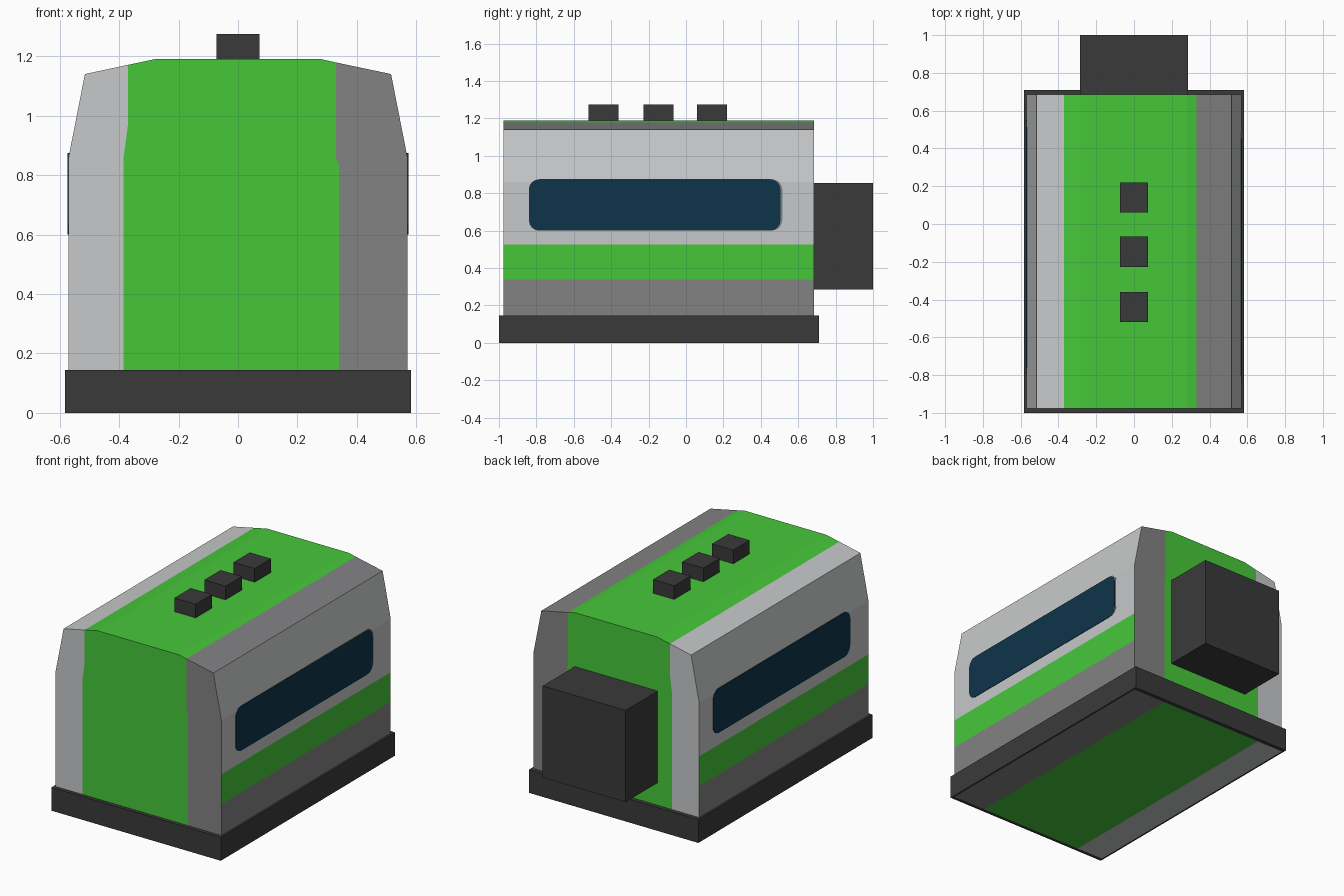
import bpy, bmesh, math

if "Cube" in bpy.data.objects:
    bpy.data.objects.remove(bpy.data.objects["Cube"])


def material(name, rgb):
    m = bpy.data.materials.new(name)
    m.diffuse_color = (*rgb, 1)
    m.use_nodes = True
    m.node_tree.nodes["Principled BSDF"].inputs["Base Color"].default_value = m.diffuse_color
    return m


GREEN = material("bright green", (0.061, 0.575, 0.042))
LIGHT = material("light grey", (0.57, 0.58, 0.585))
GREY = material("mid grey", (0.225, 0.225, 0.23))
DARK = material("charcoal", (0.042, 0.042, 0.042))
GLASS = material("dark blue glass", (0.004, 0.034, 0.066))


def finish(name, bm, *mats):
    bmesh.ops.recalc_face_normals(bm, faces=bm.faces)
    mesh = bpy.data.meshes.new(name)
    bm.to_mesh(mesh)
    bm.free()
    for m in mats:
        mesh.materials.append(m)
    obj = bpy.data.objects.new(name, mesh)
    bpy.context.collection.objects.link(obj)
    return obj


def box(name, x, y, z, mat):
    bm = bmesh.new()
    bmesh.ops.create_cube(bm, size=1)
    for v in bm.verts:
        v.co = [r[0] if c < 0 else r[1] for c, r in zip(v.co, (x, y, z))]
    return finish(name, bm, mat)


# Body: outline seen from the front, each point with the colour of the strip after it
G, L, D = 0, 1, 2
outline = [
    (-.57, 0, L), (-.385, 0, G), (.34, 0, D), (.57, 0, D),
    (.57, .34, G), (.57, .525, L), (.57, .86, L), (.515, 1.14, D),
    (.33, 1.179, G), (.28, 1.19, G), (-.28, 1.19, G), (-.37, 1.171, L),
    (-.515, 1.14, L), (-.57, .86, L), (-.57, .525, G), (-.57, .34, D),
]
kinks = [(-.385, .86), (-.37, .97), (.34, .83), (.33, .86)]
caps = [([1, 2, 18, 19, 8, 9, 10, 11, 17, 16], G),
        ([0, 1, 16, 17, 11, 12, 13, 14, 15], L),
        ([2, 3, 4, 5, 6, 7, 8, 19, 18], D)]
bm = bmesh.new()
points = [p[:2] for p in outline] + kinks
front, back = [[bm.verts.new((x, y, z)) for x, z in points] for y in (-.977, .685)]
n = len(outline)
for i, (_, _, colour) in enumerate(outline):
    j = (i + 1) % n
    bm.faces.new((front[i], front[j], back[j], back[i])).material_index = colour
for end in (front, back):
    for ids, colour in caps:
        bm.faces.new([end[i] for i in ids]).material_index = colour
finish("body", bm, GREEN, LIGHT, GREY)

# Base skirt: rectangular frame around the foot of the body
bm = bmesh.new()
loops = []
for hx, y0, y1, z in ((.582, -1, .71, 0), (.582, -1, .71, .145),
                      (.57, -.977, .685, .145), (.57, -.977, .685, 0)):
    loops.append([bm.verts.new(c) for c in
                  ((-hx, y0, z), (hx, y0, z), (hx, y1, z), (-hx, y1, z))])
for a in range(4):
    lo, hi = loops[a], loops[(a + 1) % 4]
    for i in range(4):
        j = (i + 1) % 4
        bm.faces.new((lo[i], lo[j], hi[j], hi[i]))
finish("base_skirt", bm, DARK)


# Side windows: thin rounded plates
def window(name, side, y0, y1, out, mat, z0=.60, z1=.875, r=.055):
    bm = bmesh.new()
    ring = []
    for k, (cy, cz) in enumerate(((y1 - r, z1 - r), (y0 + r, z1 - r),
                                  (y0 + r, z0 + r), (y1 - r, z0 + r))):
        for s in range(5):
            a = math.pi / 2 * (k + s / 4)
            ring.append((cy + r * math.cos(a), cz + r * math.sin(a)))
    inner, outer = [[bm.verts.new((side * x, y, z)) for y, z in ring]
                    for x in (.566, out)]
    bm.faces.new(inner)
    bm.faces.new(outer)
    for i in range(len(ring)):
        j = (i + 1) % len(ring)
        bm.faces.new((inner[i], inner[j], outer[j], outer[i]))
    finish(name, bm, mat)


window("right_window", 1, -.84, .505, .573, GLASS)
window("right_window_edge", 1, -.80, .515, .5715, GREY)
window("left_window", -1, -.795, .55, .573, GLASS)

# Rear connector block and the three roof vents
box("rear_connector", (-.285, .285), (.685, 1), (.285, .855), DARK)
for i, y in enumerate((-.44, -.147, .14)):
    box(f"roof_vent_{i + 1}", (-.073, .073), (y - .08, y + .08), (1.19, 1.275), DARK)
